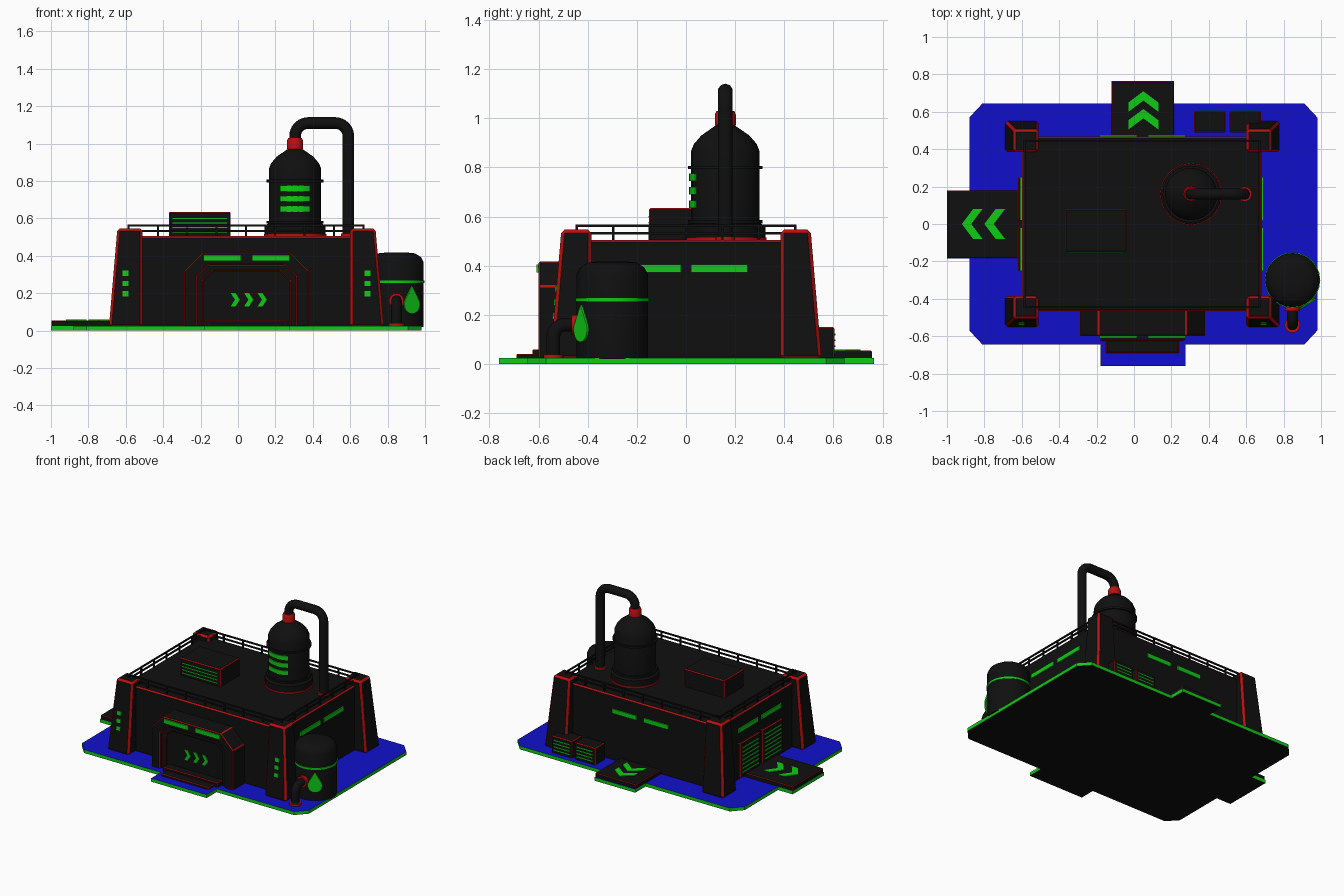
import bpy, bmesh, math
from mathutils import Vector

if "Cube" in bpy.data.objects:
    bpy.data.objects.remove(bpy.data.objects["Cube"])

def material(name, col):
    m = bpy.data.materials.new(name)
    m.diffuse_color = (*col, 1)
    m.use_nodes = True
    m.node_tree.nodes["Principled BSDF"].inputs["Base Color"].default_value = m.diffuse_color
    return m

BLACK = material("black", (0.005, 0.005, 0.005))
RED = material("red", (0.5, 0.005, 0.005))
GREEN = material("green", (0.005, 0.6, 0.008))
BLUE = material("blue", (0.005, 0.005, 0.6))
X, Y, Z = Vector((1, 0, 0)), Vector((0, 1, 0)), Vector((0, 0, 1))
CX = 0.045  # building centre line

def finish(name, bm, mats, bevel=0, smooth=False):
    bmesh.ops.recalc_face_normals(bm, faces=bm.faces)
    me = bpy.data.meshes.new(name)
    bm.to_mesh(me)
    bm.free()
    for m in mats:
        me.materials.append(m)
    ob = bpy.data.objects.new(name, me)
    bpy.context.collection.objects.link(ob)
    if bevel:  # red chamfered edges
        me.materials.append(RED)
        b = ob.modifiers.new("edge_trim", 'BEVEL')
        b.width, b.segments, b.material = bevel, 1, len(mats)
        b.limit_method, b.angle_limit = 'ANGLE', math.radians(30)
    if smooth:
        me.polygons.foreach_set("use_smooth", [True] * len(me.polygons))
        me.set_sharp_from_angle(angle=math.radians(35))
    return ob

def prism(name, pts, o, u, v, d, mat, bevel=0):
    """Extrude a 2D outline lying in the plane (o, u, v) by d along u x v."""
    bm = bmesh.new()
    o, n = Vector(o), u.cross(v)
    f = bm.faces.new([bm.verts.new(o + u * a + v * b) for a, b in pts])
    r = bmesh.ops.extrude_face_region(bm, geom=[f])
    bmesh.ops.translate(bm, vec=n * d, verts=[e for e in r['geom'] if isinstance(e, bmesh.types.BMVert)])
    return finish(name, bm, [mat], bevel)

def rect(a0, a1, b0, b1):
    return [(a0, b0), (a1, b0), (a1, b1), (a0, b1)]

def box(name, x0, x1, y0, y1, z0, z1, mat=BLACK, bevel=0):
    return prism(name, rect(x0, x1, y0, y1), (0, 0, z0), X, Y, z1 - z0, mat, bevel)

def lathe(name, prof, x, y, mat, n=24):
    bm = bmesh.new()
    rings = [[bm.verts.new((x + r * math.cos(2 * math.pi * i / n), y + r * math.sin(2 * math.pi * i / n), z))
              for i in range(n)] for r, z in prof]
    for a, b in zip(rings, rings[1:]):
        for i in range(n):
            j = (i + 1) % n
            bm.faces.new((a[i], a[j], b[j], b[i]))
    bm.faces.new(rings[0])
    bm.faces.new(rings[-1])
    return finish(name, bm, [mat], 0, True)

def pipe(name, pts, r, fillet, mat):
    pts = [Vector(p) for p in pts]
    path = [pts[0]]
    for a, b, c in zip(pts, pts[1:], pts[2:]):
        d0, d1 = (a - b).normalized() * fillet, (c - b).normalized() * fillet
        for i in range(7):
            t = i / 6 * math.pi / 2
            path.append(b + d0 * (1 - math.sin(t)) + d1 * (1 - math.cos(t)))
    path.append(pts[-1])
    cu = bpy.data.curves.new(name, 'CURVE')
    cu.dimensions, cu.bevel_depth, cu.bevel_resolution, cu.use_fill_caps = '3D', r, 3, True
    s = cu.splines.new('POLY')
    s.points.add(len(path) - 1)
    for q, p in zip(s.points, path):
        q.co = (*p, 1)
    cu.materials.append(mat)
    bpy.context.collection.objects.link(bpy.data.objects.new(name, cu))

def chevron(name, tip, half, length, thick, o, u, v):
    """V shape pointing along u with its tip at u = tip."""
    pts = [(tip, 0), (tip - length + thick, half), (tip - length, half),
           (tip - thick, 0), (tip - length, -half), (tip - length + thick, -half)]
    prism(name, pts, o, u, v, 0.006, GREEN)

# Base slab with three aprons: blue top, green rim, black underside
base = prism("base", [(-.88, -.57), (-.81, -.645), (-.18, -.645), (-.18, -.76), (.275, -.76), (.275, -.645),
                      (.91, -.645), (.98, -.57), (.98, .57), (.91, .645), (.215, .645), (.215, .765),
                      (-.12, .765), (-.12, .645), (-.81, .645), (-.88, .57), (-.88, .18), (-1, .18),
                      (-1, -.185), (-.88, -.185)], (0, 0, 0), X, Y, 0.025, BLUE)
base.data.materials.append(GREEN)
base.data.materials.append(BLACK)
for p in base.data.polygons:
    p.material_index = 0 if p.normal.z > .5 else 2 if p.normal.z < -.5 else 1

# Main building and tapered corner pillars
box("building", -.60, .685, -.465, .468, .02, .505, BLACK, .009)
for sx in (-1, 1):
    for sy in (-1, 1):
        bm = bmesh.new()
        lo, hi = [[bm.verts.new((CX + sx * a, sy * b, z)) for a, b in rect(.555, ox, .385, oy)]
                  for ox, oy, z in ((.735, .552, .02), (.69, .507, .547))]
        bm.faces.new(lo)
        bm.faces.new(hi)
        for i in range(4):
            j = (i + 1) % 4
            bm.faces.new((lo[i], lo[j], hi[j], hi[i]))
        finish("corner_pillar", bm, [BLACK], .014)
    # Three lights on each front pillar
    slope = Vector((0, .045, .527)).normalized()
    for z in (.175, .23, .285):
        prism("pillar_light", rect(-.016, .016, z - .012, z + .016), (CX + sx * .647, -.548, .02),
              X, slope, .009, GREEN)

# Window strips on all four walls
for o, u, spans in (((CX, -.599, 0), X, ((-.23, -.03), (.03, .23))),
                    ((CX, .466, 0), -X, ((-.23, -.03), (.03, .23))),
                    ((-.599, 0, 0), -Y, ((-.25, -.02), (.02, .25))),
                    ((.684, 0, 0), Y, ((-.25, -.02), (.02, .25)))):
    for a, b in spans:
        prism("window_strip", rect(a, b, .373, .405), o, u, Z, .0095, GREEN)

# Front gate: two nested arches, door, chevrons, step
def arch(name, w, top, ch, wi, ti, ci, y, d):
    pts = [(-w, .02), (-w, top - ch), (-w + ch, top), (w - ch, top), (w, top - ch), (w, .02),
           (wi, .02), (wi, ti - ci), (wi - ci, ti), (-wi + ci, ti), (-wi, ti - ci), (-wi, .02)]
    prism(name, pts, (CX, y, 0), X, Z, d, BLACK, .006)

arch("gate_frame", .335, .417, .1, .265, .35, .06, -.46, .14)
arch("gate_inner_frame", .27, .352, .06, .232, .318, .05, -.46, .125)
box("gate_door", -.20, .29, -.565, -.46, .02, .33)
for i in range(3):
    chevron("gate_chevron", .01 + i * .072, .037, .05, .026, (0, -.564, .165), X, Z)
box("gate_step", -.15, .24, -.69, -.58, .02, .042, BLACK, .005)
box("gate_threshold", -.18, .27, -.625, -.56, .02, .06, BLACK, .005)

# Loading pads with arrows
box("left_pad", -.998, -.59, -.183, .178, .02, .055, BLACK, .004)
box("back_pad", -.12, .215, .46, .757, .02, .055, BLACK, .004)
for tip in (.92, .80):
    chevron("left_pad_arrow", tip, .08, .11, .05, (0, 0, .053), -X, -Y)
for tip in (.71, .615):
    chevron("back_pad_arrow", tip, .08, .11, .05, (.05, 0, .053), Y, -X)

# Louvred shutters on the left wall
for a, b in ((-.25, -.015), (.015, .25)):
    box("left_shutter", -.62, -.59, a, b, .04, .30, BLACK, .006)
    for i in range(7):
        z = .075 + i * .03
        prism("left_shutter_slat", rect(a + .02, b - .02, z, z + .009), (-.619, 0, 0), -Y, Z, .004, GREEN)

# Vent units behind the building
for a, b in ((.32, .49), (.51, .68)):
    box("back_vent", a, b, .49, .605, .02, .15, BLACK, .006)
    for i in range(4):
        z = .045 + i * .024
        prism("back_vent_slat", rect(-b + .02, -a - .02, z, z + .007), (0, .604, 0), -X, Z, .004, GREEN)

# Roof unit with louvres
box("roof_unit", -.37, -.04, -.15, .08, .50, .635, BLACK, .006)
for i in range(4):
    z = .525 + i * .024
    prism("roof_unit_slat", rect(-.35, -.06, z, z + .006), (0, -.149, 0), X, Z, .004, GREEN)

# Roof railing
x0, x1, yr, t = -.585, .67, .445, .005
for z in (.533, .562):
    for s in (-1, 1):
        box("long_rail", x0, x1, s * yr - t, s * yr + t, z - t, z + t)
    for x in (x0, x1):
        box("short_rail", x - t, x + t, -yr, yr, z - t, z + t)
for i in range(9):
    x = x0 + (x1 - x0) * i / 8
    for s in (-1, 1):
        box("rail_post", x - t, x + t, s * yr - t, s * yr + t, .50, .565)
for i in range(1, 6):
    y = -yr + 2 * yr * i / 6
    for x in (x0, x1):
        box("rail_post", x - t, x + t, y - t, y + t, .50, .565)

# Roof vessel: skirt, body, hoops, dome, neck and bent pipe
vx, vy = .305, .16
lathe("vessel_trim", [(.167, .50), (.167, .516)], vx, vy, RED)
lathe("vessel", [(.163, .51), (.163, .56), (.14, .575), (.14, .865), (.128, .895), (.098, .93),
                 (.055, .96), (.04, .97)], vx, vy, BLACK)
for z in (.58, .80):
    lathe("vessel_hoop", [(.152, z - .007), (.152, z + .007)], vx, vy, BLACK)
lathe("vessel_neck", [(.034, .96), (.034, .968), (.043, .972), (.043, 1.015), (.036, 1.03)], vx, vy, RED, 16)
for z in (.635, .69, .745):
    arc = [math.radians(-90 + 33 * k / 5) for k in range(-5, 6)]
    pts = [(.147 * math.cos(a), .147 * math.sin(a)) for a in arc]
    pts += [(.138 * math.cos(a), .138 * math.sin(a)) for a in reversed(arc)]
    prism("vessel_stripe", pts, (vx, vy, z), X, Y, .03, GREEN)
pipe("roof_pipe", [(vx, vy, 1.0), (vx, vy, 1.11), (.59, vy, 1.11), (.59, vy, .49)], .031, .07, BLACK)
lathe("roof_pipe_flange", [(.04, .50), (.04, .52)], .59, vy, RED, 16)

# Side tank with green band and drop sign
tx, ty = .847, -.30
lathe("tank", [(.145, .02), (.145, .365), (.132, .392), (.1, .413), (.05, .418)], tx, ty, BLACK)
lathe("tank_band", [(.149, .254), (.149, .268)], tx, ty, GREEN)
n = Vector((math.cos(math.radians(-57)), math.sin(math.radians(-57)), 0))
drop = [(0, .24)] + [(.05 * math.cos(a), .14 + .05 * math.sin(a)) for a in
                     [math.radians(25 - 230 * k / 14) for k in range(15)]]
prism("tank_drop_sign", drop, Vector((tx, ty, 0)) + n * .146, Z.cross(n), Z, .009, GREEN)

# Tank outlet pipe with red flanges
pipe("tank_outlet", [(tx, -.40, .16), (tx, -.54, .16), (tx, -.54, .02)], .029, .05, BLACK)
lathe("outlet_foot", [(.042, .02), (.042, .04)], tx, -.54, RED, 16)
pipe("outlet_flange", [(tx, -.435, .16), (tx, -.465, .16)], .041, 0, RED)
